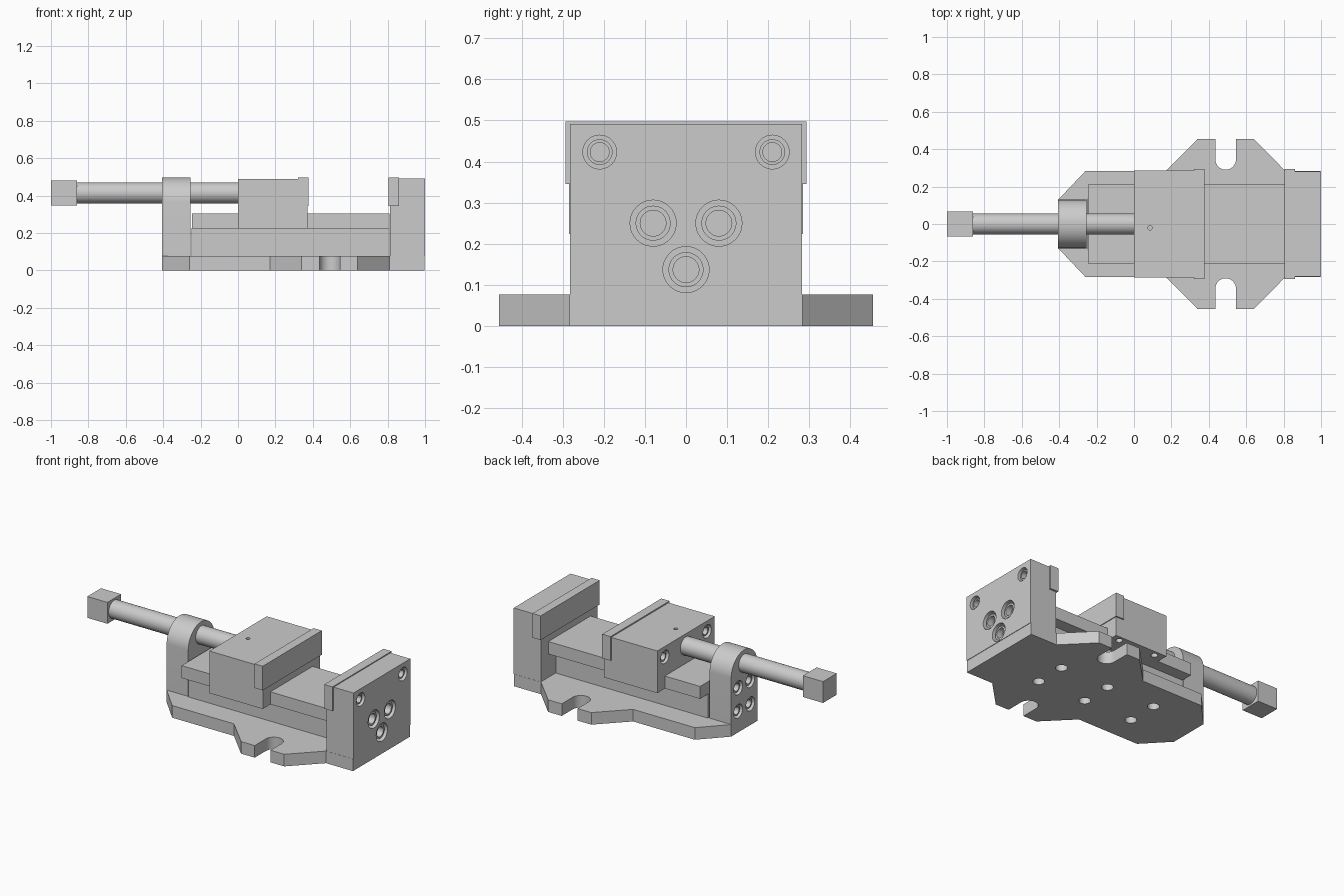
import bpy, bmesh
from math import pi, sin, cos
from mathutils import Matrix, Vector

if "Cube" in bpy.data.objects:
    bpy.data.objects.remove(bpy.data.objects["Cube"])


def finish(bm, name):
    bmesh.ops.recalc_face_normals(bm, faces=bm.faces[:])
    me = bpy.data.meshes.new(name)
    bm.to_mesh(me)
    bm.free()
    ob = bpy.data.objects.new(name, me)
    bpy.context.collection.objects.link(ob)
    return ob


def box(name, x0, x1, y, z0, z1):
    bm = bmesh.new()
    bmesh.ops.create_cube(bm, size=1)
    for v in bm.verts:
        v.co = Vector(((x0 + x1) / 2 + v.co.x * (x1 - x0), v.co.y * 2 * y,
                       (z0 + z1) / 2 + v.co.z * (z1 - z0)))
    return finish(bm, name)


def extrude(name, pts, vec):
    bm = bmesh.new()
    face = bm.faces.new([bm.verts.new(p) for p in pts])
    res = bmesh.ops.extrude_face_region(bm, geom=[face])
    bmesh.ops.translate(bm, vec=vec, verts=[v for v in res["geom"] if isinstance(v, bmesh.types.BMVert)])
    return finish(bm, name)


def cyl(name, a, b, r, r2=None, n=40):
    a, b = Vector(a), Vector(b)
    bm = bmesh.new()
    rot = (b - a).to_track_quat('Z', 'Y').to_matrix().to_4x4()
    bmesh.ops.create_cone(bm, cap_ends=True, segments=n, radius1=r,
                          radius2=r if r2 is None else r2, depth=(b - a).length,
                          matrix=Matrix.Translation((a + b) / 2) @ rot)
    return finish(bm, name)


def cut(ob, cutter):
    mod = ob.modifiers.new("cut", 'BOOLEAN')
    mod.operation, mod.solver, mod.object = 'DIFFERENCE', 'EXACT', cutter
    bpy.context.view_layer.objects.active = ob
    bpy.ops.object.modifier_apply(modifier=mod.name)
    bpy.data.objects.remove(cutter, do_unlink=True)


def sunk_screw(ob, x, y, z, r, inward):
    """Counterbore in an x-facing side with a socket screw inside it."""
    at = lambda d: (x + inward * d, y, z)
    cut(ob, cyl("cutter", at(-0.02), at(0.07), r))
    head = cyl("socket_screw", at(0.012), at(0.08), r * 0.76)
    cut(head, cyl("cutter", at(-0.01), at(0.05), r * 0.56))


# base plate: half outline with a clamping slot, mirrored across y
half = [(-0.405, 0.13), (-0.26, 0.283), (0.17, 0.283), (0.34, 0.455), (0.435, 0.455)]
half += [(0.49 - 0.055 * cos(t * pi / 16), 0.345 - 0.055 * sin(t * pi / 16)) for t in range(17)]
half += [(0.545, 0.455), (0.64, 0.455), (0.81, 0.283), (0.997, 0.283)]
outline = half + [(x, -y) for x, y in reversed(half)]
base = extrude("base_plate", [(x, y, 0) for x, y in outline], (0, 0, 0.076))

# T-shaped guide rail
box("rail_web", -0.248, 0.81, 0.135, 0.075, 0.226)
box("rail_top", -0.245, 0.81, 0.21, 0.225, 0.303)

# screw holes under the base
for x in (-0.06, 0.28, 0.62):
    for y in (-0.1, 0.1):
        cut(base, cyl("cutter", (x, y, -0.02), (x, y, 0.1), 0.034))

# fixed jaw with its clamping plate and rear screws
fixed = box("fixed_jaw", 0.812, 1.0, 0.282, 0.076, 0.491)
box("fixed_jaw_plate", 0.805, 0.862, 0.293, 0.345, 0.497)
for y, z, r in ((-0.21, 0.423, 0.041), (0.21, 0.423, 0.041), (-0.08, 0.25, 0.056),
                (0.08, 0.25, 0.056), (0, 0.137, 0.056)):
    sunk_screw(fixed, 1.0, y, z, r, -1)

# sliding jaw with plate, screws, oil hole and keeper screw holes
sliding = box("sliding_jaw", 0.0, 0.372, 0.285, 0.224, 0.489)
box("sliding_jaw_plate", 0.32, 0.377, 0.293, 0.345, 0.497)
for y in (-0.21, 0.21):
    sunk_screw(sliding, 0.0, y, 0.423, 0.041, 1)
    for x in (0.06, 0.32):
        s = 0.25 if y > 0 else -0.25
        cut(sliding, cyl("cutter", (x, s, 0.2), (x, s, 0.26), 0.02))
cut(sliding, cyl("cutter", (0.085, -0.02, 0.43), (0.085, -0.02, 0.52), 0.012, n=20))

# round-topped spindle bracket with four screws
arch = [(-0.405, -0.13, 0.076)]
arch += [(-0.405, -0.13 * cos(t * pi / 32), 0.366 + 0.13 * sin(t * pi / 32)) for t in range(33)]
arch += [(-0.405, 0.13, 0.076)]
bracket = extrude("spindle_bracket", arch, (0.15, 0, 0))
for y in (-0.06, 0.06):
    for z in (0.133, 0.28):
        sunk_screw(bracket, -0.405, y, z, 0.043, 1)

# spindle and square drive head
cyl("spindle", (-0.87, 0, 0.414), (0.005, 0, 0.414), 0.056, n=48)
box("drive_head", -1.0, -0.86, 0.068, 0.347, 0.481)

# smooth round surfaces, keep edges crisp
bpy.ops.object.select_all(action='SELECT')
bpy.context.view_layer.objects.active = base
bpy.ops.object.shade_smooth_by_angle(angle=pi / 6)
